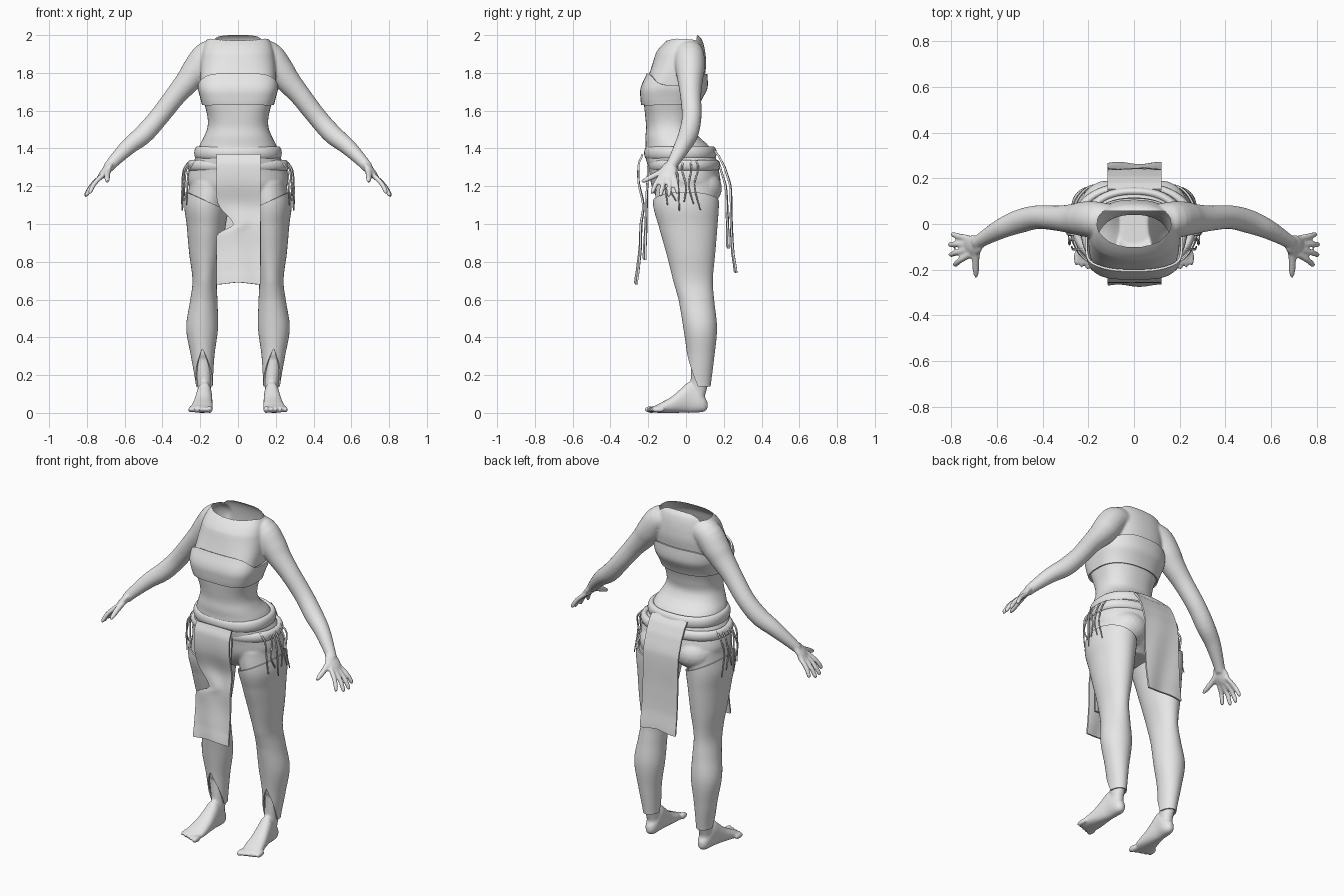
import bpy, bmesh, math
from mathutils import Vector, Matrix

if "Cube" in bpy.data.objects:
    bpy.data.objects.remove(bpy.data.objects["Cube"])

grey = bpy.data.materials.new("plain_grey")
grey.use_nodes = True
grey.diffuse_color = (0.8, 0.8, 0.8, 1)
grey.node_tree.nodes["Principled BSDF"].inputs["Base Color"].default_value = (0.8, 0.8, 0.8, 1)


def at(keys, p):
    """Smoothly interpolate rows of numbers by their first column."""
    i = 0
    while i < len(keys) - 2 and p > keys[i + 1][0]:
        i += 1
    a, b = keys[i], keys[i + 1]
    f = min(1, max(0, (p - a[0]) / (b[0] - a[0])))
    o, c = keys[max(i - 1, 0)], keys[min(i + 2, len(keys) - 1)]
    return [q + 0.5 * f * (r - n + f * (2 * n - 5 * q + 4 * r - s + f * (3 * (q - r) + s - n)))
            for n, q, r, s in list(zip(o, a, b, c))[1:]]


def oval(a, rx, ry, n=2.0):
    c, s = math.cos(a), math.sin(a)
    return (rx * math.copysign(abs(c) ** (2 / n), c), ry * math.copysign(abs(s) ** (2 / n), s))


def chest_oval(a, rx, ry, z):
    """Oval that is broad and flat in front at bust height."""
    return oval(a, rx, ry, 2.3 + (1.3 * math.exp(-((z - 1.7) / .12) ** 2) if math.sin(a) < 0 else 0))


def sheet(bm, f, nu, nv, wrap=True, caps=False):
    """Grid surface from a function of u and v."""
    rows = [[bm.verts.new(f(i / nu, j / nv)) for i in range(nu + (not wrap))] for j in range(nv + 1)]
    for r, q in zip(rows, rows[1:]):
        for i in range(nu):
            k = (i + 1) % len(r)
            bm.faces.new((r[i], r[k], q[k], q[i]))
    if caps:
        bm.faces.new(rows[0][::-1])
        bm.faces.new(rows[-1])


def tube(bm, points, sides=12, steps=4):
    """Round tube through points of x, y, z, radius."""
    keys = [(i, *p) for i, p in enumerate(points)]
    n = len(points) - 1

    def f(u, v):
        x, y, z, r = at(keys, v * n)
        d = Vector(at(keys, v * n + 0.05)[:3]) - Vector(at(keys, v * n - 0.05)[:3])
        ring = Vector((*oval(u * math.tau, r, r), 0))
        return Vector((x, y, z)) + d.to_track_quat('Z', 'Y') @ ring
    sheet(bm, f, sides, n * steps, caps=True)


def ball(bm, center, scale, aim=(0, 0, 1)):
    m = Matrix.Translation(center) @ Vector(aim).to_track_quat('Z', 'Y').to_matrix().to_4x4()
    bmesh.ops.create_icosphere(bm, subdivisions=3, radius=1, matrix=m @ Matrix.Diagonal((*scale, 1)))


def finish(name, bm, thick=0):
    bmesh.ops.remove_doubles(bm, verts=bm.verts, dist=1e-5)
    bmesh.ops.recalc_face_normals(bm, faces=bm.faces)
    me = bpy.data.meshes.new(name)
    bm.to_mesh(me)
    bm.free()
    me.materials.append(grey)
    me.shade_smooth()
    ob = bpy.data.objects.new(name, me)
    bpy.context.collection.objects.link(ob)
    if thick:
        mod = ob.modifiers.new("thickness", 'SOLIDIFY')
        mod.thickness = thick
        mod.offset = 0
        ob.modifiers.new("crisp_rim", 'EDGE_SPLIT').split_angle = math.radians(50)
    return ob


# Profiles: height, centre, half sizes
TORSO = [(1.08, -.01, .08, .08), (1.13, 0, .17, .15), (1.2, 0, .257, .182), (1.28, -.01, .258, .185),
         (1.36, -.03, .222, .185), (1.42, -.048, .203, .165), (1.46, -.073, .181, .142), (1.51, -.085, .162, .126),
         (1.56, -.085, .161, .13), (1.63, -.08, .176, .142), (1.7, -.065, .195, .16), (1.78, -.05, .2, .15),
         (1.85, -.035, .198, .142), (1.91, -.028, .19, .13), (1.95, -.016, .178, .11), (1.98, -.004, .162, .087),
         (2.0, .005, .14, .06)]
LEG = [(.08, .176, .065, .034, .042), (.14, .178, .07, .04, .056), (.3, .187, .078, .058, .068),
       (.45, .19, .075, .08, .085), (.6, .181, .055, .068, .09), (.7, .176, .037, .061, .101),
       (.85, .172, .025, .083, .126), (1, .168, .01, .1, .153), (1.1, .165, 0, .115, .17), (1.22, .15, 0, .118, .17)]
FOOT = [(-.175, .197, .018, .052, .017), (-.13, .192, .028, .059, .028), (-.07, .186, .045, .052, .045),
        (-.02, .181, .067, .045, .067), (.02, .178, .082, .04, .082), (.07, .175, .06, .038, .058),
        (.1, .175, .045, .028, .038), (.114, .175, .04, .012, .018)]

# Body: overlapping volumes fused into one skin
bm = bmesh.new()


def torso(u, v):
    z = 1.08 + v * .92
    cy, rx, ry = at(TORSO, z)
    x, y = chest_oval(u * math.tau, rx, ry, z)
    return (x, cy + y, z)


sheet(bm, torso, 48, 50, caps=True)
for s in (1, -1):
    def leg(u, v):
        z = .08 + v * 1.14
        cx, cy, rx, ry = at(LEG, z)
        x, y = oval(u * math.tau, rx - .01 * min(1, z * 2), ry - .01 * min(1, z * 2))
        if z < .3:
            y *= .85
        return (s * (cx + x), cy + y, z)

    def foot(u, v):
        y = -.175 + v * .289
        cx, cz, rx, rz = at(FOOT, y)
        x, z = oval(u * math.tau, rx, rz, 2.3)
        return (s * (cx + x), y, cz + z)

    sheet(bm, leg, 32, 50, caps=True)
    sheet(bm, foot, 24, 24, caps=True)
    for i in range(5):
        big = i == 0
        ball(bm, (s * (.15 + i * .0245 + .005 * (not big)), -.184 + i * .009, .018),
             (.0165 if big else .0108, .036, .019 if big else .016))
    ball(bm, (s * .115, .075, 1.19), (.12, .116, .1))
    # Arm with sloping shoulder, palm, fingers and thumb
    tube(bm, [(s * x, y, z, r) for x, y, z, r in [
        (.07, .014, 1.905, .065), (.155, .018, 1.893, .079), (.216, .022, 1.82, .077), (.262, .022, 1.76, .067),
        (.33, .025, 1.68, .056),
        (.42, .03, 1.565, .052), (.5, .012, 1.475, .052), (.58, -.02, 1.41, .044), (.655, -.062, 1.335, .033),
        (.69, -.085, 1.295, .028)]], 24)
    ball(bm, (s * .703, -.093, 1.28), (.046, .02, .062), (s * .6, -.12, -.75))
    for i in range(4):
        k = i - 1.5
        tip = Vector((s * (.812 - .008 * k * k + .004 * k), -.113 + .046 * k, 1.145 + .008 * k * k))
        root = Vector((s * .715, -.098 + .023 * k, 1.26))
        mid = root.lerp(tip, .55) + Vector((s * .006, 0, .006))
        tube(bm, [(*root, .014), (*mid, .0135), (*root.lerp(tip, .93), .012), (*tip, .006)])
    tube(bm, [(s * .685, -.095, 1.295, .018), (s * .692, -.15, 1.265, .017),
              (s * .692, -.21, 1.235, .014), (s * .69, -.235, 1.222, .007)])
body = finish("body", bm)
remesh = body.modifiers.new("fuse", 'REMESH')
remesh.mode = 'VOXEL'
remesh.voxel_size = .0066
soft = body.modifiers.new("soften", 'SMOOTH')
soft.factor = .5
soft.iterations = 8
skin = bpy.data.meshes.new_from_object(body.evaluated_get(bpy.context.evaluated_depsgraph_get()))
body.modifiers.clear()

# Open neckline
bm = bmesh.new()
bm.from_mesh(skin)
hole = []
for face in bm.faces:
    c = face.calc_center_median()
    if c.z > 1.88 and c.y < .055 and (c.x / .16) ** 2 + (c.y / .1) ** 2 < 1:
        hole.append(face)
bmesh.ops.delete(bm, geom=hole, context='FACES')
for i in range(4):
    bmesh.ops.smooth_vert(bm, verts=[v for v in bm.verts if v.is_boundary], factor=.5,
                          use_axis_x=True, use_axis_y=True, use_axis_z=True)
low = min(v.co.z for v in bm.verts)
bmesh.ops.translate(bm, verts=bm.verts, vec=(0, 0, -low))
bm.to_mesh(skin)
bm.free()
body.data = skin
skin.materials.clear()
skin.materials.append(grey)
skin.shade_smooth()

# Chest wrap, lower under the arms
WRAP = [(1.62, -.083, .184, .148), (1.66, -.078, .193, .158), (1.72, -.063, .208, .172), (1.81, -.046, .21, .153)]


def wrap(u, v):
    a = u * math.tau
    z = 1.63 + v * (.165 - .06 * math.cos(a) ** 4)
    cy, rx, ry = at(WRAP, z)
    x, y = chest_oval(a, rx, ry, z)
    return (x, cy + y, z)


bm = bmesh.new()
sheet(bm, wrap, 64, 14)
finish("chest_wrap", bm, .01)

# Two padded belt rolls
for name, z, cy, rx, ry, h in (("upper_belt", 1.376, -.03, .212, .172, .036), ("lower_belt", 1.31, -.01, .25, .172, .03)):
    def roll(u, v):
        x, y = oval(u * math.tau, rx + .02 * math.cos(v * math.tau), ry + .02 * math.cos(v * math.tau), 2.3)
        return (x, cy + y, z + h * math.sin(v * math.tau))
    bm = bmesh.new()
    sheet(bm, roll, 64, 14)
    finish(name, bm)

# Leggings with slanted tops and split front hems
for s, side in ((1, "left"), (-1, "right")):
    def legging(u, v):
        a = u * math.tau
        front = max(0, 1 - abs(a - 1.5 * math.pi) / 1.45)
        low = .14 + .2 * front
        z = low + v * (1.12 + .05 * math.cos(a) - low)
        cx, cy, rx, ry = at(LEG, z)
        x, y = oval(a, rx, ry)
        return (s * (cx + x), cy + y, z)
    bm = bmesh.new()
    sheet(bm, legging, 48, 50)
    finish(side + "_legging", bm, .008)

# Hanging cloths with shorter linings: height, depth
FRONT = [(.69, -.265), (.76, -.255), (.88, -.242), (1.0, -.238), (1.1, -.226), (1.22, -.25), (1.32, -.25), (1.37, -.23)]
BACK = [(.75, .262), (.86, .247), (1.0, .24), (1.2, .235), (1.3, .205), (1.36, .175), (1.39, .15)]
FRONT_IN = [(.82, -.22), (1.0, -.212), (1.15, -.208), (1.31, -.2)]
BACK_IN = [(.88, .222), (1.05, .218), (1.2, .21), (1.31, .18)]
for name, keys, x0, x1, notch in (("front_cloth", FRONT, -.115, .12, .09), ("back_cloth", BACK, -.115, .12, 0),
                                  ("front_lining", FRONT_IN, -.02, .1, 0), ("back_lining", BACK_IN, -.09, .09, 0)):
    def cloth(u, v):
        bottom, top = keys[0][0], keys[-1][0]
        z = bottom + v * (top - bottom)
        # Torn side: gentle slope above, sharper step below
        reach = .075 if z > 1.0 else .03
        left = x0 + notch * math.exp(-((z - 1.0) / reach) ** 2)
        x = left + u * (x1 - left)
        y = at(keys, z)[0] + .005 * math.sin(8 * u + 5 * v) * (1 - v)
        return (x, y, z - .01 * (1 - v) * math.cos(math.pi * u) ** 2)
    bm = bmesh.new()
    sheet(bm, cloth, 20, 48, wrap=False)
    finish(name, bm, .01)

# Fringe strands hanging from the belt at both hips
for s, side in ((1, "left"), (-1, "right")):
    bm = bmesh.new()
    for i in range(6):
        y = -.11 + i * .033
        x = .272 * math.sqrt(1 - (y / .25) ** 2)
        end = 1.1 + .03 * math.sin(i * 2.3)
        sway = .012 * math.sin(i * 1.7)
        tube(bm, [(s * (x - .02), y, 1.335, .005), (s * (x + .015), y + sway, 1.29, .005),
                  (s * (x + .024), y - sway, 1.2, .005), (s * (x + .028), y + .012 + sway, end, .003)], 6)
    finish(side + "_fringe", bm)
